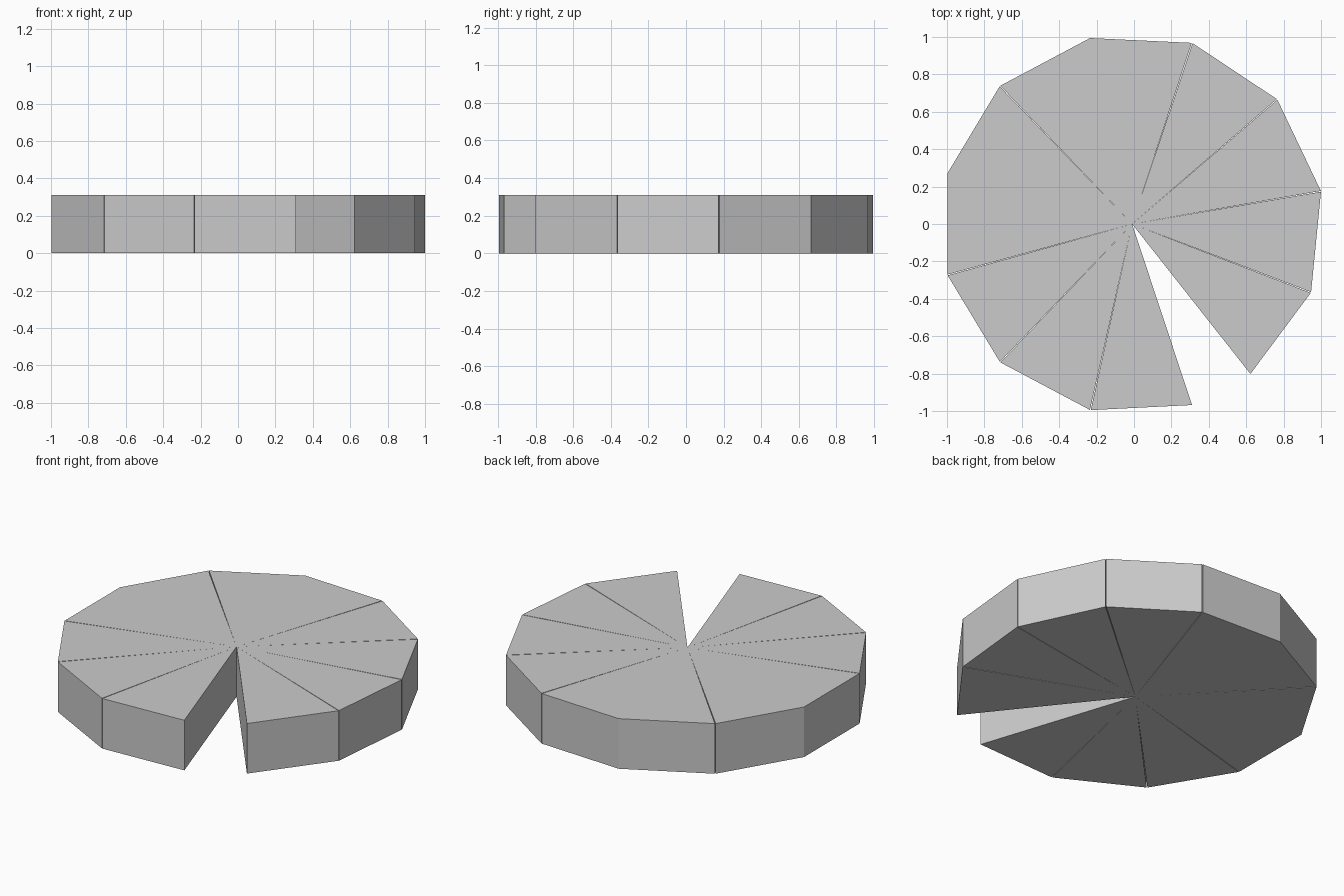
import bpy, bmesh
from math import radians, cos, sin

if "Cube" in bpy.data.objects:
    bpy.data.objects.remove(bpy.data.objects["Cube"])

# Pie disc: separate wedge slices around a common centre
CX, CY = -0.01, 0.0
RX, RY = 1.0245, 1.019
HEIGHT = 0.31
START, STEP = -52.0, 30.94   # rim corner angles, in degrees
SEAM = 0.12                  # hairline gap on each side of a slice


def rim(angle):
    a = radians(angle)
    return CX + RX * cos(a), CY + RY * sin(a)


def make_slice(name, first, count):
    angles = [START + STEP * (first + i) for i in range(count + 1)]
    angles[0] += SEAM
    angles[-1] -= SEAM
    outline = [(CX, CY)] + [rim(a) for a in angles]
    bm = bmesh.new()
    base = bm.faces.new([bm.verts.new((x, y, 0)) for x, y in outline])
    top = bmesh.ops.extrude_face_region(bm, geom=[base], use_keep_orig=True)
    verts = [v for v in top["geom"] if isinstance(v, bmesh.types.BMVert)]
    bmesh.ops.translate(bm, verts=verts, vec=(0, 0, HEIGHT))
    bmesh.ops.recalc_face_normals(bm, faces=bm.faces)
    mesh = bpy.data.meshes.new(name)
    bm.to_mesh(mesh)
    bm.free()
    bpy.context.collection.objects.link(bpy.data.objects.new(name, mesh))


# Rim segments per slice, counter-clockwise from the open gap
segment = 0
for i, count in enumerate([1, 1, 1, 1, 2, 2, 1, 1, 1]):
    make_slice(f"pie_slice_{i + 1}", segment, count)
    segment += count
